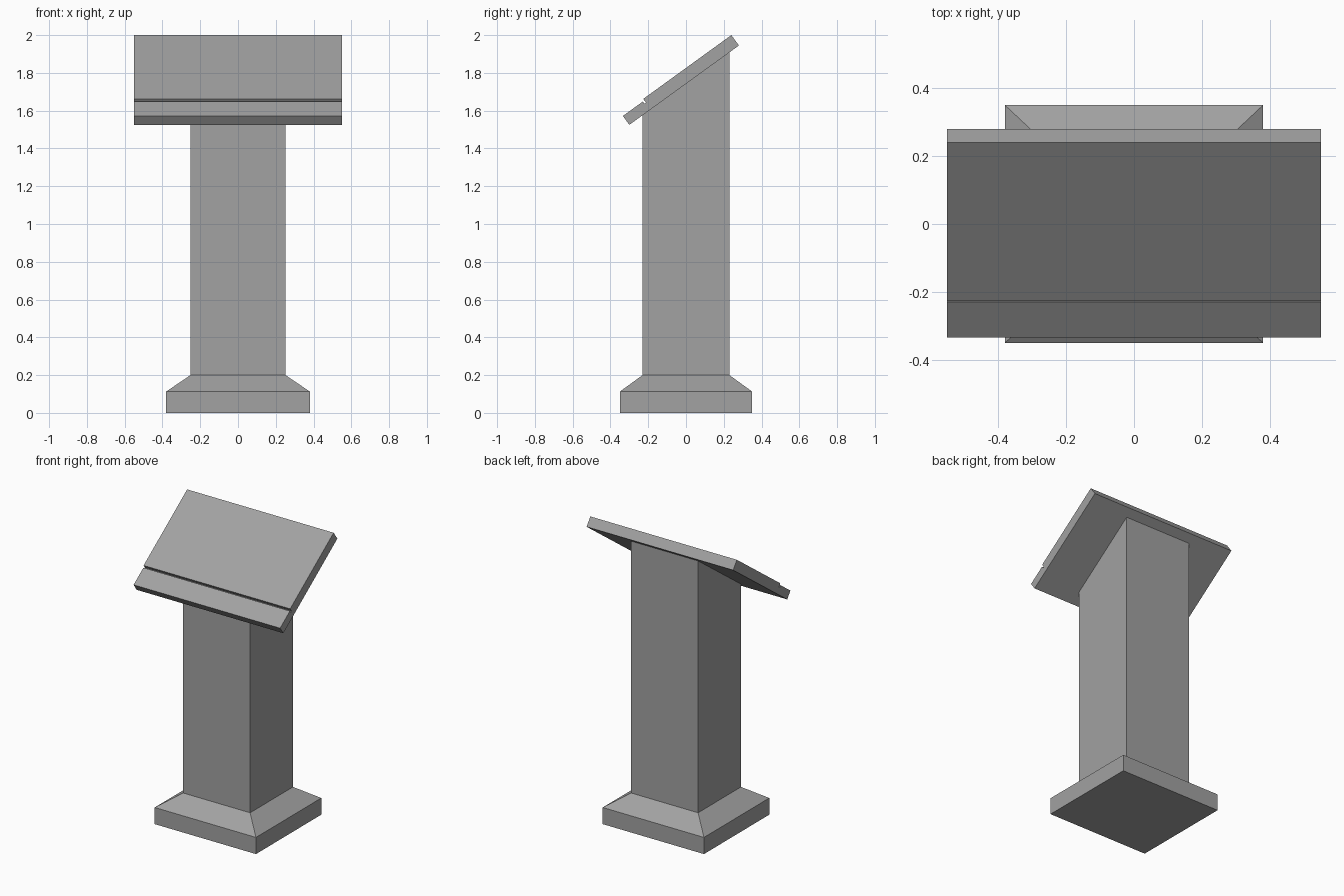
import bpy, bmesh, math

if "Cube" in bpy.data.objects:
    bpy.data.objects.remove(bpy.data.objects["Cube"])

grey = bpy.data.materials.new("stone grey")
grey.diffuse_color = (0.36, 0.36, 0.36, 1.0)
grey.use_nodes = True
grey.node_tree.nodes["Principled BSDF"].inputs["Base Color"].default_value = grey.diffuse_color


def finish(name, bm):
    bmesh.ops.recalc_face_normals(bm, faces=bm.faces)
    me = bpy.data.meshes.new(name)
    bm.to_mesh(me)
    bm.free()
    me.materials.append(grey)
    ob = bpy.data.objects.new(name, me)
    bpy.context.collection.objects.link(ob)
    return ob


def extrude_x(name, profile, half_width):
    """Extrude a closed (y, z) profile symmetrically along x."""
    bm = bmesh.new()
    face = bm.faces.new([bm.verts.new((-half_width, y, z)) for y, z in profile])
    geom = bmesh.ops.extrude_face_region(bm, geom=[face])["geom"]
    moved = [g for g in geom if isinstance(g, bmesh.types.BMVert)]
    bmesh.ops.translate(bm, verts=moved, vec=(2 * half_width, 0, 0))
    return finish(name, bm)


def stacked_rings(name, rings):
    """Join rectangular rings (half x, half y, z) into a closed solid."""
    bm = bmesh.new()
    loops = [[bm.verts.new((sx * hx, sy * hy, z))
              for sx, sy in ((-1, -1), (1, -1), (1, 1), (-1, 1))]
             for hx, hy, z in rings]
    for a, b in zip(loops, loops[1:]):
        for i in range(4):
            j = (i + 1) % 4
            bm.faces.new((a[i], a[j], b[j], b[i]))
    bm.faces.new(loops[0])
    bm.faces.new(loops[-1])
    return finish(name, bm)


# Sloped board frame: u runs up the slope, n is the height above its underside
ANGLE = math.atan2(0.42, 0.58)
LENGTH = math.hypot(0.42, 0.58)
COS, SIN = math.cos(ANGLE), math.sin(ANGLE)


def slope(u, n):
    return (-0.30 + u * COS - n * SIN, 1.525 + u * SIN + n * COS)


def underside(y):
    return 1.525 + (y + 0.30) * math.tan(ANGLE)


# Plinth with bevelled shoulder
stacked_rings("base", [(0.38, 0.35, 0.0), (0.38, 0.35, 0.113), (0.252, 0.23, 0.2)])

# Column cut off along the slope of the board
extrude_x("column", [(-0.23, 0.198), (0.23, 0.198),
                     (0.23, underside(0.23)), (-0.23, underside(-0.23))], 0.252)

# Reading board: lower ledge, narrow groove, slightly raised upper panel
extrude_x("reading_board", [slope(0, 0), slope(LENGTH, 0), slope(LENGTH, 0.068),
                            slope(0.14, 0.068), slope(0.14, 0.043),
                            slope(0.13, 0.043), slope(0.13, 0.058),
                            slope(0, 0.058)], 0.55)
